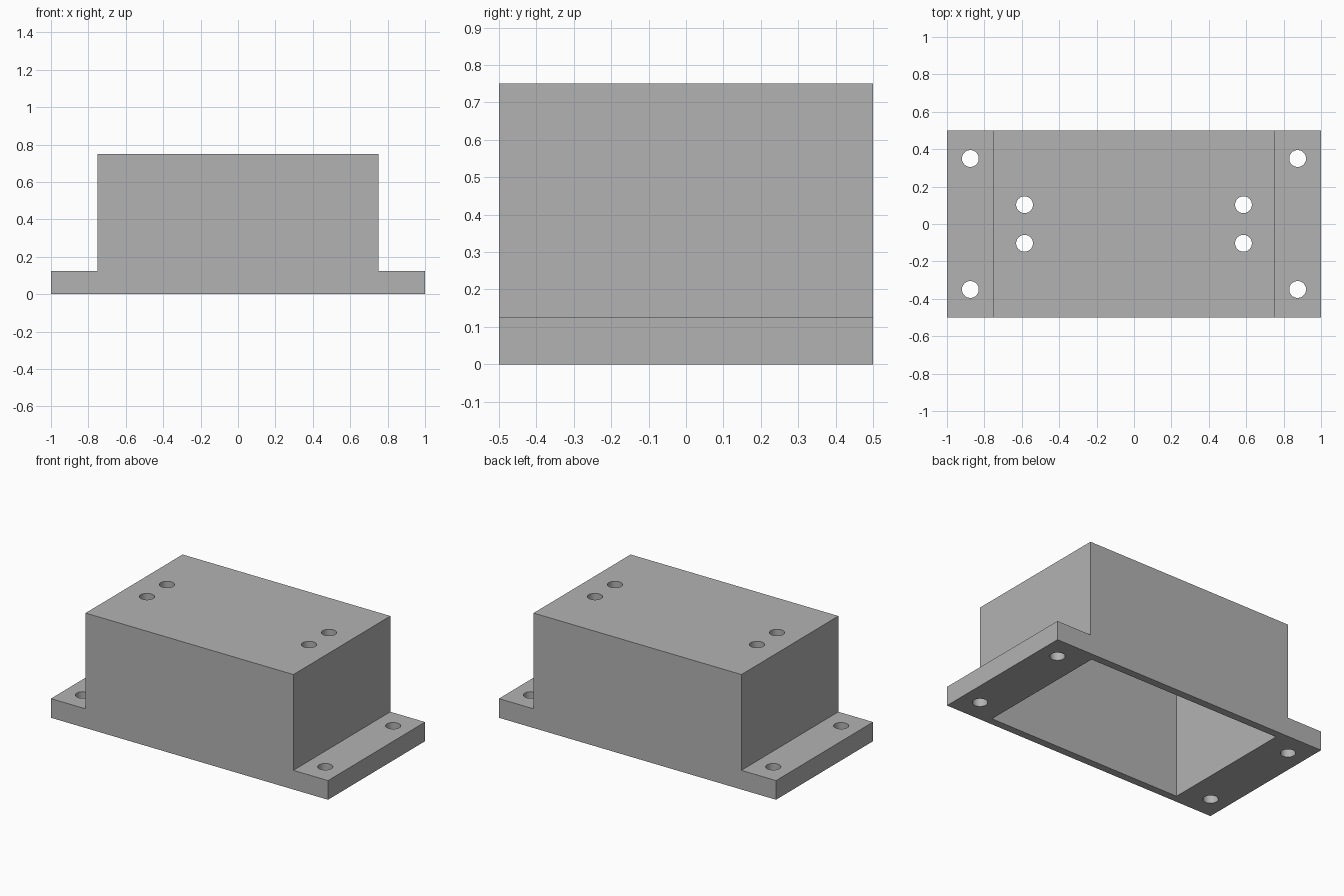
import bpy, bmesh
from mathutils import Matrix, Vector

default = bpy.data.objects.get("Cube")
if default:
    bpy.data.objects.remove(default, do_unlink=True)

BODY_X, FLANGE_X, HALF_Y = 0.75, 1.0, 0.5
HEIGHT, FLANGE_H, WALL = 0.75, 0.125, 0.05
HOLE_R = 0.045

grey = bpy.data.materials.new("plain grey")
grey.use_nodes = True
grey.diffuse_color = (0.45, 0.45, 0.45, 1)
grey.node_tree.nodes["Principled BSDF"].inputs["Base Color"].default_value = (0.45, 0.45, 0.45, 1)


def make_object(name, bm):
    bmesh.ops.recalc_face_normals(bm, faces=bm.faces)
    mesh = bpy.data.meshes.new(name)
    bm.to_mesh(mesh)
    bm.free()
    mesh.materials.append(grey)
    obj = bpy.data.objects.new(name, mesh)
    bpy.context.collection.objects.link(obj)
    return obj


def cut(target, cutter):
    cutter.hide_render = True
    mod = target.modifiers.new("cut", 'BOOLEAN')
    mod.operation = 'DIFFERENCE'
    mod.solver = 'EXACT'
    mod.object = cutter
    bpy.context.view_layer.objects.active = target
    bpy.ops.object.modifier_apply(modifier=mod.name)
    bpy.data.objects.remove(cutter, do_unlink=True)


# Housing with side flanges: stepped profile extruded along y
half = [(FLANGE_X, 0), (FLANGE_X, FLANGE_H), (BODY_X, FLANGE_H), (BODY_X, HEIGHT)]
profile = half + [(-x, z) for x, z in reversed(half)]
bm = bmesh.new()
face = bm.faces.new([bm.verts.new((x, -HALF_Y, z)) for x, z in profile])
ext = bmesh.ops.extrude_face_region(bm, geom=[face])
verts = [v for v in ext["geom"] if isinstance(v, bmesh.types.BMVert)]
bmesh.ops.translate(bm, vec=(0, 2 * HALF_Y, 0), verts=verts)
housing = make_object("housing", bm)

# Hollow interior, open at the bottom
bm = bmesh.new()
depth = HEIGHT - WALL
size = Vector((2 * (BODY_X - WALL), 2 * (HALF_Y - WALL), 2 * depth))
bmesh.ops.create_cube(bm, size=1, matrix=Matrix.Diagonal(size.to_4d()))
cut(housing, make_object("cavity_cutter", bm))

# Mounting holes in the flanges and paired holes in the top
bm = bmesh.new()
for x, y, z in ((0.875, 0.35, FLANGE_H / 2), (0.585, 0.103, HEIGHT)):
    for sx in (-1, 1):
        for sy in (-1, 1):
            bmesh.ops.create_cone(bm, cap_ends=True, segments=40, radius1=HOLE_R, radius2=HOLE_R,
                                  depth=0.3, matrix=Matrix.Translation((sx * x, sy * y, z)))
cut(housing, make_object("hole_cutter", bm))

# Smooth hole walls, sharp edges elsewhere
bpy.ops.object.select_all(action='DESELECT')
housing.select_set(True)
bpy.context.view_layer.objects.active = housing
bpy.ops.object.shade_smooth_by_angle(angle=0.5)
